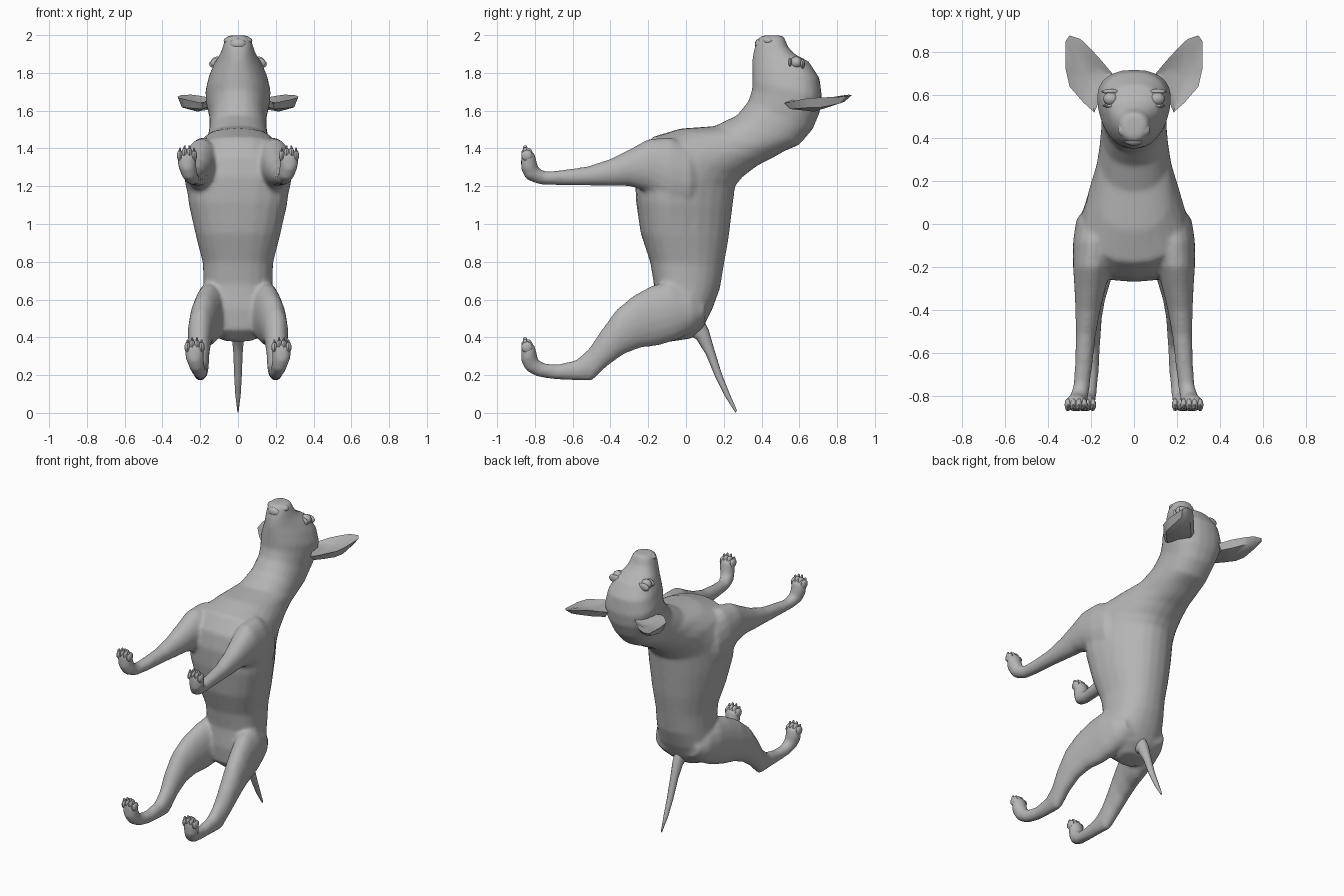
import bpy, bmesh, math
from mathutils import Vector, Matrix

coat = bpy.data.materials.new("grey coat")
coat.diffuse_color = (0.46, 0.46, 0.46, 1)


def finish(name, bm, mirror=False, angle=40):
    """Turn a bmesh into a smooth grey object, optionally mirrored across x."""
    bmesh.ops.recalc_face_normals(bm, faces=bm.faces)
    me = bpy.data.meshes.new(name)
    bm.to_mesh(me)
    bm.free()
    me.materials.append(coat)
    ob = bpy.data.objects.new(name, me)
    bpy.context.collection.objects.link(ob)
    bpy.ops.object.select_all(action='DESELECT')
    ob.select_set(True)
    bpy.context.view_layer.objects.active = ob
    bpy.ops.object.shade_smooth_by_angle(angle=math.radians(angle))
    if mirror:
        ob.modifiers.new("mirror", 'MIRROR')
    return ob


def loft(bm, sections, side=1, sides=18, power=2.0):
    """Skin rings; each section is (y, z) of one edge, (y, z) of the other,
    the x centre, the half width and an optional taper to the first edge."""
    rings = []
    for ay, az, by, bz, xc, hw, *taper in sections:
        k = taper[0] if taper else 0
        ring = []
        for i in range(sides):
            t = 2 * math.pi * i / sides
            c, s = math.cos(t), math.sin(t)
            c = math.copysign(abs(c) ** (2 / power), c)
            s = math.copysign(abs(s) ** (2 / power), s)
            ring.append(bm.verts.new((side * (xc + hw * s * (1 - k * c)),
                                      (ay + by) / 2 + c * (ay - by) / 2,
                                      (az + bz) / 2 + c * (az - bz) / 2)))
        rings.append(ring)
    for a, b in zip(rings, rings[1:]):
        for i in range(sides):
            j = (i + 1) % sides
            bm.faces.new((a[i], a[j], b[j], b[i]))
    bm.faces.new(rings[0])
    bm.faces.new(rings[-1])


def blobs(name, items, mirror=False):
    """Ellipsoids given as (centre, radii)."""
    bm = bmesh.new()
    for centre, radii in items:
        bmesh.ops.create_uvsphere(bm, u_segments=12, v_segments=8, radius=1,
                                  matrix=Matrix.Translation(centre) @ Matrix.Diagonal((*radii, 1)))
    return finish(name, bm, mirror)


# Torso and neck: belly edge, back edge, half width, taper
torso = [(-.10, .375, .03, .395, .08, 0), (-.17, .44, .09, .45, .17, 0),
         (-.18, .55, .14, .55, .193, -.08), (-.17, .68, .18, .66, .182, -.1),
         (-.19, .80, .20, .78, .184, -.12), (-.24, .95, .225, .92, .218, -.18),
         (-.265, 1.12, .245, 1.08, .25, -.25), (-.27, 1.25, .26, 1.20, .26, -.28),
         (-.25, 1.36, .30, 1.25, .25, -.26), (-.18, 1.46, .38, 1.31, .22, -.16),
         (-.03, 1.505, .45, 1.345, .183, -.08), (.15, 1.518, .52, 1.385, .162, 0),
         (.27, 1.575, .60, 1.42, .153, 0), (.33, 1.65, .67, 1.50, .15, .08)]
# Head: throat edge, skull edge, half width, taper, ending at the muzzle
head = [(.35, 1.71, .708, 1.59, .163, .18), (.35, 1.76, .72, 1.67, .168, .22),
        (.35, 1.82, .708, 1.77, .147, .25), (.35, 1.86, .65, 1.86, .117, .25),
        (.355, 1.90, .575, 1.90, .093, .18), (.365, 1.94, .54, 1.938, .08, .1),
        (.38, 1.978, .525, 1.977, .07, .05), (.40, 1.998, .515, 1.998, .052, 0)]


def paw(x, z):
    """Last sections of a leg, curling to the toes."""
    return [(-.79, z - .01, -.874, z - .05, x, .049),
            (-.80, z + .03, -.874, z + .01, x, .052),
            (-.825, z + .055, -.867, z + .045, x, .038)]


# Legs: upper edge, lower edge, x centre, half width
front = [(.10, 1.33, .10, 1.14, .12, .09), (.02, 1.42, .02, 1.07, .165, .105),
         (-.08, 1.46, -.08, 1.08, .185, .10),
         (-.20, 1.45, -.20, 1.17, .195, .09), (-.30, 1.395, -.30, 1.20, .205, .073),
         (-.40, 1.345, -.40, 1.20, .215, .059), (-.52, 1.305, -.52, 1.203, .225, .047),
         (-.65, 1.287, -.68, 1.205, .235, .041), (-.74, 1.277, -.78, 1.21, .245, .039),
         (-.78, 1.295, -.847, 1.236, .258, .044)]
rear = [(.10, .60, .10, .48, .08, .08), (.02, .67, .04, .43, .115, .09),
        (-.08, .70, -.05, .385, .14, .088), (-.18, .675, -.15, .355, .158, .083),
        (-.28, .62, -.24, .345, .182, .075), (-.37, .545, -.33, .31, .20, .066),
        (-.45, .435, -.42, .245, .205, .056), (-.51, .345, -.50, .168, .20, .046),
        (-.58, .28, -.58, .172, .198, .039), (-.68, .257, -.70, .177, .20, .036),
        (-.75, .262, -.79, .192, .21, .038), (-.785, .285, -.847, .223, .22, .043)]
legs = (("front", front, .27, 1.34), ("rear", rear, .23, .325))

# Body: torso, head and legs fused into one skin
bm = bmesh.new()
loft(bm, [(a, b, c, d, 0, w, k) for a, b, c, d, w, k in torso + head], power=2.3, sides=24)
for name, leg, px, pz in legs:
    for side in (-1, 1):
        loft(bm, leg + paw(px, pz), side)
body = finish("body", bm)
fuse = body.modifiers.new("fuse", 'REMESH')
fuse.mode = 'VOXEL'
fuse.voxel_size = 0.011
fuse.use_smooth_shade = True
soften = body.modifiers.new("soften", 'SMOOTH')
soften.factor = 0.5
soften.iterations = 10

# Four toes and their claws on each paw
for name, leg, px, pz in legs:
    toes, claws = [], []
    for k in (-1.5, -.5, .5, 1.5):
        x, z = px + k * .025, pz + .035 - .012 * (abs(k) > 1)
        toes.append(((x, -.842, z), (.016, .03, .03)))
        claws.append(((x, -.852, z + .027), (.006, .012, .015)))
    blobs(name + "_toes", toes, mirror=True)
    blobs(name + "_claws", claws, mirror=True)

# Tail
bm = bmesh.new()
loft(bm, [(.0, .42, .09, .50, 0, .04), (.055, .39, .12, .44, 0, .034),
          (.105, .31, .15, .335, 0, .026), (.155, .19, .19, .205, 0, .021),
          (.205, .09, .23, .105, 0, .015), (.262, .0, .27, .012, 0, .003)], sides=10)
finish("tail", bm)

# Ears: a rim with a hollow front and a full, blunt back
rim = [(.10, .70, 1.65), (.155, .765, 1.67), (.21, .825, 1.68), (.25, .862, 1.685),
       (.30, .878, 1.682), (.32, .85, 1.675), (.318, .72, 1.67), (.30, .64, 1.665),
       (.235, .565, 1.65), (.185, .52, 1.64), (.15, .60, 1.67)]
bm = bmesh.new()
outer = [bm.verts.new(p) for p in rim]
for centre, inset in (((.225, .69, 1.637), .35), ((.215, .68, 1.595), .2)):
    c = Vector(centre)
    mid = []
    for p in rim:
        m = Vector(p).lerp(c, inset)
        m.z = p[2] + (c.z - p[2]) * .7
        # The ear thins towards its tip
        m.z += max(0, p[1] - .75) * .2
        mid.append(bm.verts.new(m))
    hub = bm.verts.new(c)
    for i in range(len(rim)):
        j = (i + 1) % len(rim)
        bm.faces.new((outer[i], outer[j], mid[j], mid[i]))
        bm.faces.new((mid[i], mid[j], hub))
finish("ears", bm, mirror=True)

# Face: eyes with lids, nose, nostril wings and lips
blobs("eyes", [((.108, .583, 1.855), (.036, .032, .032))], mirror=True)
blobs("eyelids", [((.108, .617, 1.847), (.045, .012, .026)),
                  ((.106, .551, 1.853), (.04, .01, .026))], mirror=True)
blobs("nose", [((0, .493, 1.975), (.034, .03, .022))])
blobs("nostril_wings", [((.022, .487, 1.981), (.013, .017, .014))], mirror=True)
blobs("upper_lips", [((.034, .437, 1.97), (.042, .035, .024))], mirror=True)
blobs("chin", [((0, .39, 1.952), (.045, .026, .03))])
